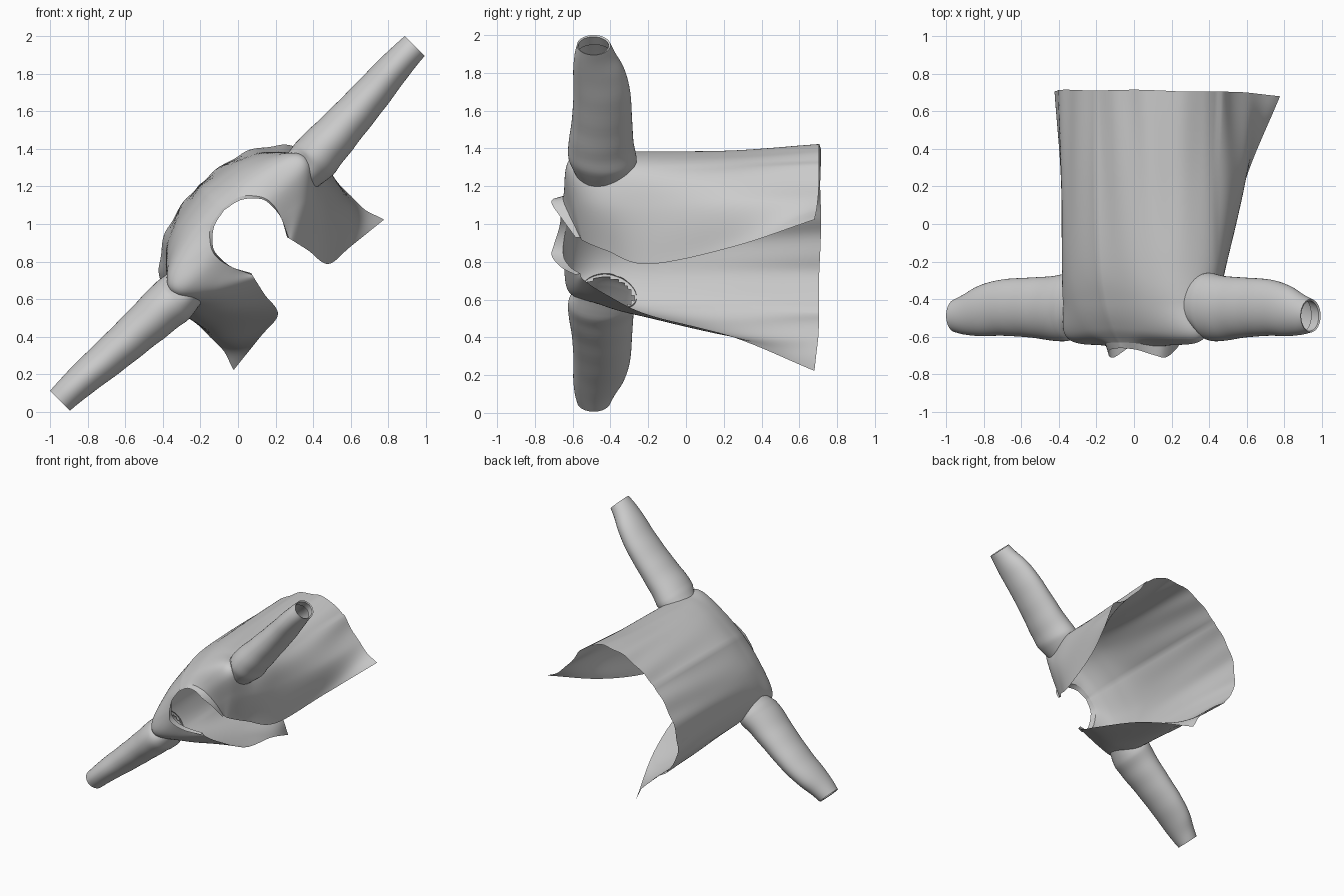
import bpy, bmesh, math
from mathutils import Vector

if "Cube" in bpy.data.objects:
    bpy.data.objects.remove(bpy.data.objects["Cube"])

# Garment space: x across the shoulders, y neck to hem, third value = towards the chest.
# The right half is modelled, mirrored, then the jacket is rolled 45 degrees about y.


def smooth_path(pts, steps):
    """Catmull-Rom resampling of a point list."""
    ext = [pts[0] * 2 - pts[1]] + pts + [pts[-1] * 2 - pts[-2]]
    out = []
    for i in range(1, len(ext) - 2):
        a, b, c, d = ext[i - 1:i + 3]
        for s in range(steps):
            t = s / steps
            out.append(0.5 * (2 * b + (c - a) * t + (2 * a - 5 * b + 4 * c - d) * t * t
                              + (3 * b - a - 3 * c + d) * t ** 3))
    return out + [pts[-1]]


def loft(rings, along, across):
    """Smooth grid through control rings."""
    rows = [smooth_path(r, across) for r in rings]
    cols = [smooth_path(list(c), along) for c in zip(*rows)]
    return [list(r) for r in zip(*cols)]


def make(name, rows, closed=False, keep=None):
    bm = bmesh.new()
    grid = [[bm.verts.new((p.x, p.y, -p.z)) for p in r] for r in rows]
    n = len(grid[0])
    for a, b in zip(grid, grid[1:]):
        for j in range(n if closed else n - 1):
            k = (j + 1) % n
            f = bm.faces.new((a[j], a[k], b[k], b[j]))
            if keep and not keep(f.calc_center_median()):
                bm.faces.remove(f)
    bmesh.ops.delete(bm, geom=[v for v in bm.verts if not v.link_faces], context='VERTS')
    bmesh.ops.recalc_face_normals(bm, faces=bm.faces)
    me = bpy.data.meshes.new(name)
    bm.to_mesh(me)
    bm.free()
    ob = bpy.data.objects.new(name, me)
    bpy.context.collection.objects.link(ob)
    ob.location = (0, 0, 1)
    ob.rotation_euler = (0, -math.pi / 4, 0)
    m = ob.modifiers.new("mirror", 'MIRROR')
    m.use_clip = True
    bpy.ops.object.select_all(action='DESELECT')
    ob.select_set(True)
    bpy.context.view_layer.objects.active = ob
    bpy.ops.object.shade_smooth_by_angle(angle=math.radians(50))
    return ob


# Half sections from the centre back round to the front edge: (x, chest) at level y
levels = [
    (.70, [(0, -.30), (.28, -.25), (.49, -.10), (.55, .10), (.525, .32), (.56, .535)]),
    (.25, [(0, -.295), (.28, -.235), (.455, -.09), (.53, .10), (.50, .32), (.34, .51)]),
    (-.20, [(0, -.275), (.27, -.22), (.445, -.095), (.52, .10), (.42, .28), (.19, .49)]),
    (-.42, [(0, -.23), (.26, -.19), (.445, -.09), (.50, .06), (.385, .235), (.165, .365)]),
]
rings = [[Vector((x, y, w)) for x, w in sec] for y, sec in levels]
for i, p in enumerate(rings[0]):
    p.y += (.01, .015, .005, .005, 0, -.02)[i]
shoulder = [(0, -.55, -.175), (.22, -.565, -.145), (.44, -.60, -.06),
            (.475, -.615, .04), (.34, -.575, .165), (.145, -.54, .275)]
neck = [(0, -.63, -.115), (.11, -.635, -.095), (.185, -.65, -.02),
        (.205, -.645, .05), (.185, -.61, .14), (.135, -.56, .235)]
collar_top = [(0, -.66, -.105), (.10, -.67, -.08), (.175, -.70, -.015),
              (.195, -.71, .045), (.185, -.66, .14), (.14, -.585, .24)]
rings += [[Vector(p) for p in shoulder], [Vector(p) for p in neck]]

# Body with soft lengthwise folds that fade towards the shoulders
body = loft(rings, 12, 12)
for row in body:
    for j, p in enumerate(row):
        fade = max(0, min(1, (p.y + .3) / .9))
        p.z += .006 * fade * math.sin(j * .7 + p.y * 1.5) * (1 if p.z < .1 else .3)
        if p.z > .1:
            p.x += .006 * fade * math.sin(j * .5 + p.y * 4)


def outside_armhole(c):
    return c.x < .38 or ((c.y + .43) / .15) ** 2 + ((-c.z - .04) / .105) ** 2 > 1


make("jacket_body", body, keep=outside_armhole)

# Narrow standing collar band
make("collar", [smooth_path([Vector(p) for p in r], 12) for r in (neck, collar_top)])

# Sleeve sections: x, y min, y max, chest min, chest max
sections = [
    (.43, -.595, -.262, -.078, .16),
    (.54, -.622, -.262, -.09, .172),
    (.64, -.622, -.277, -.088, .16),
    (.80, -.605, -.285, -.085, .14),
    (1.0, -.595, -.295, -.086, .115),
    (1.15, -.597, -.325, -.088, .092),
    (1.26, -.59, -.372, -.084, .077),
    (1.335, -.577, -.40, -.08, .070),
]


def oval(x, y0, y1, w0, w1, n=48):
    return [Vector((x, (y0 + y1) / 2 + (y1 - y0) / 2 * math.cos(a),
                    (w0 + w1) / 2 + (w1 - w0) / 2 * math.sin(a)))
            for a in (2 * math.pi * i / n for i in range(n))]


# Armhole seam: the first section is laid onto the body surface
side = [p for row in body for p in row if p.x > .38 and p.y < 0]
ovals = [oval(*s) for s in sections]
for i, q in enumerate(ovals[0]):
    near = sorted(side, key=lambda p: (p.y - q.y) ** 2 + (p.z - q.z) ** 2)[:4]
    q.x = sum(p.x for p in near) / 4 - .008
cols = [smooth_path(list(c), 5) for c in zip(*ovals)]
sleeve = [list(r) for r in zip(*cols)]
for row in sleeve[5:]:
    for p in row:
        p.z += .002 * math.sin(p.x * 38) * max(0, 1.3 - p.x)
make("sleeve", sleeve, closed=True)

# Cuff hem turned inside the sleeve
make("cuff_hem", [oval(1.335, -.577, -.40, -.08, .070),
                  oval(1.33, -.57, -.41, -.071, .061),
                  oval(1.27, -.575, -.395, -.072, .064)], closed=True)
